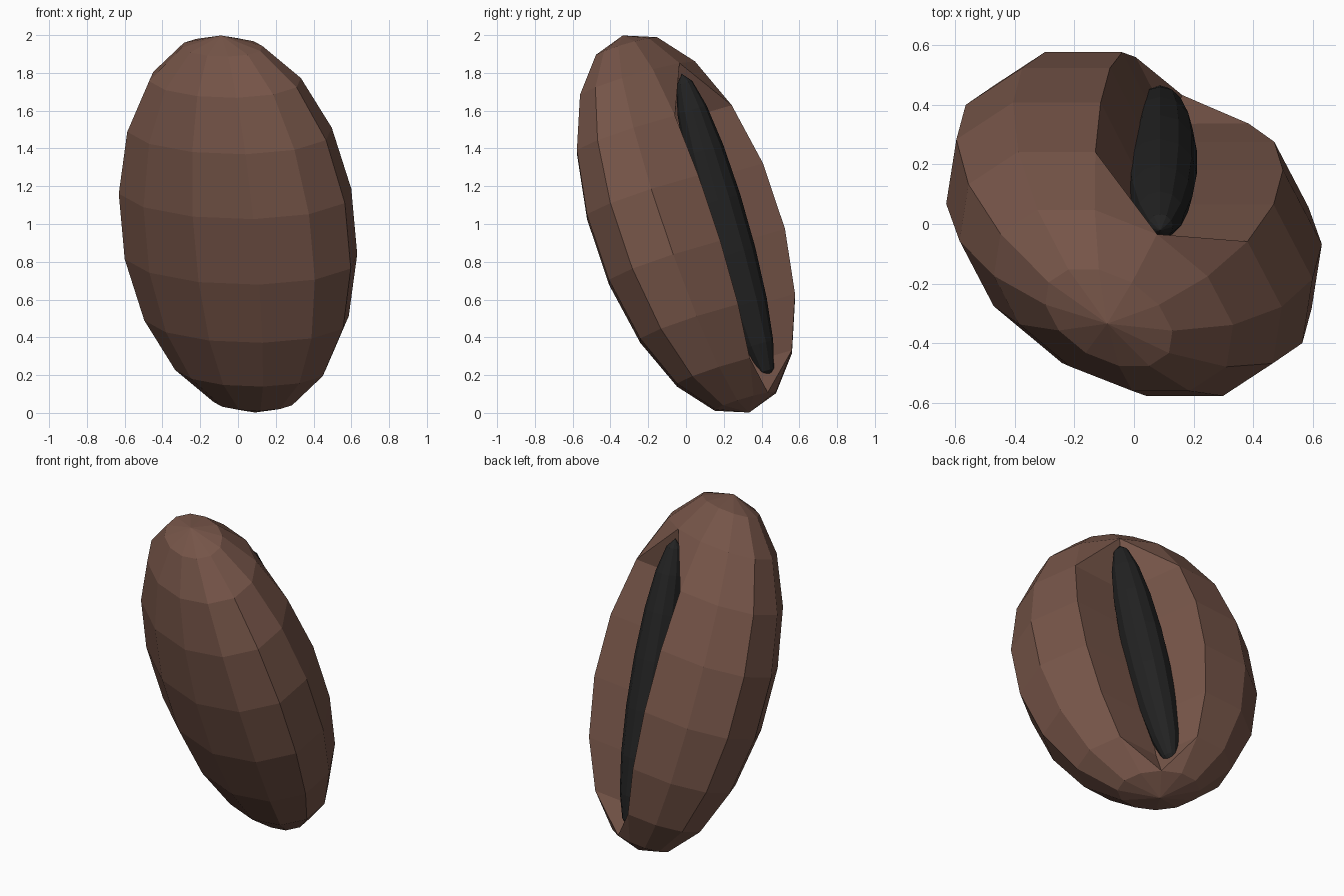
import bpy, bmesh
from math import sin, cos, radians
from mathutils import Vector, Matrix

if "Cube" in bpy.data.objects:
    bpy.data.objects.remove(bpy.data.objects["Cube"])

SEGS, RINGS = 12, 9
CENTRE = Vector((0, 0, 1))
AXIS = Vector((-0.09, -0.335, 0.998))    # long half axis, towards the top pole
SIDE_A = Vector((0.098, -0.473, -0.15))  # cross-section half axes
SIDE_B = Vector((0.625, -0.128, 0.013))
GROOVE = 5                               # column pushed in to form the cleft
DEPTH = 0.36


def material(name, colour):
    m = bpy.data.materials.new(name)
    m.diffuse_color = (*colour, 1)
    m.use_nodes = True
    m.node_tree.nodes["Principled BSDF"].inputs["Base Color"].default_value = m.diffuse_color
    return m


def add_object(name, bm, mat):
    bmesh.ops.recalc_face_normals(bm, faces=bm.faces)
    mesh = bpy.data.meshes.new(name)
    bm.to_mesh(mesh)
    bm.free()
    mesh.materials.append(mat)
    ob = bpy.data.objects.new(name, mesh)
    bpy.context.collection.objects.link(ob)
    return ob


def point(ring, col):
    th, t = radians(180 / RINGS * ring), radians(360 / SEGS * col)
    r = sin(th)
    if col == GROOVE and 3 <= ring <= 7:
        r *= DEPTH
    return CENTRE + AXIS * cos(th) + (SIDE_A * cos(t) + SIDE_B * sin(t)) * r


# Bean body: faceted ellipsoid with one meridian pushed inwards
bm = bmesh.new()
top = bm.verts.new(CENTRE + AXIS)
bottom = bm.verts.new(CENTRE - AXIS)
grid = {(i, k): bm.verts.new(point(i, k))
        for i in range(1, RINGS) for k in range(SEGS)}
for k in range(SEGS):
    n = (k + 1) % SEGS
    bm.faces.new((top, grid[1, k], grid[1, n]))
    bm.faces.new((bottom, grid[RINGS - 1, n], grid[RINGS - 1, k]))
    for i in range(1, RINGS - 1):
        a, b, c, d = grid[i, k], grid[i + 1, k], grid[i + 1, n], grid[i, n]
        if GROOVE in (k, n) and 2 <= i <= 7:
            # Cleft walls: diagonals fan out from the two ends of the cleft
            if (k == GROOVE) == (i < 5):
                tris = ((a, b, c), (a, c, d))
            else:
                tris = ((a, b, d), (b, c, d))
            for t in tris:
                bm.faces.new(t)
        else:
            bm.faces.new((a, b, c, d))
add_object("bean_body", bm, material("roasted_brown", (0.18, 0.09, 0.065)))

# Dark crease: slim faceted ellipsoid lying in the cleft
bm = bmesh.new()
bmesh.ops.create_uvsphere(bm, u_segments=12, v_segments=9, radius=1)
long_axis = Vector((0.0, -0.23, 0.81))
tilt = Vector((0, 0, 1)).rotation_difference(long_axis).to_matrix().to_4x4()
bm.transform(Matrix.Translation((0.088, 0.208, 0.985)) @ tilt
             @ Matrix.Diagonal((0.125, 0.125, long_axis.length, 1)))
add_object("bean_crease", bm, material("crease_black", (0.016, 0.016, 0.016)))
